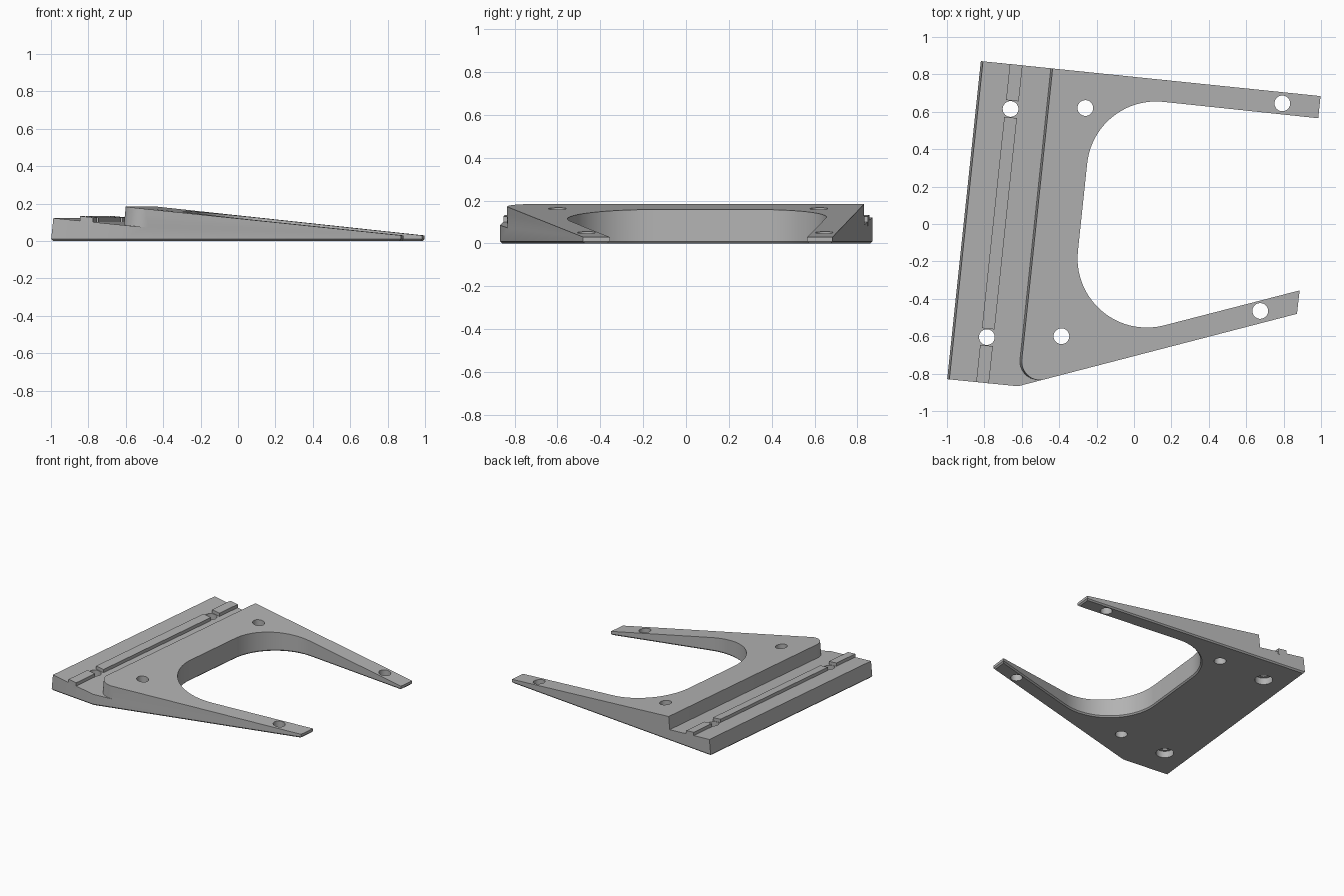
import bpy, bmesh, math
from mathutils import Vector, Matrix

if "Cube" in bpy.data.objects:
    bpy.data.objects.remove(bpy.data.objects["Cube"])

ROT = Matrix.Rotation(math.radians(-6.04), 4, 'Z')   # whole part is turned slightly
grey = bpy.data.materials.new("plain grey")
grey.diffuse_color = (0.45, 0.45, 0.45, 1)
grey.use_nodes = True
grey.node_tree.nodes["Principled BSDF"].inputs["Base Color"].default_value = grey.diffuse_color


def top_z(u):
    return 0.185 - 0.107 * (u + 0.53)


def floor_z(u):
    return 0.123 - 0.1 * (u + 0.9)


def fillet(prev, corner, nxt, r, n=20):
    """Points of an arc rounding a corner."""
    p, c, q = Vector(prev), Vector(corner), Vector(nxt)
    a, b = (p - c).normalized(), (q - c).normalized()
    half = a.angle(b) / 2
    centre = c + (a + b).normalized() * (r / math.sin(half))
    t = r / math.tan(half)
    s, e = c + a * t - centre, c + b * t - centre
    ang = math.pi - 2 * half
    pts = []
    for i in range(n + 1):
        k = i / n
        d = s * (math.sin((1 - k) * ang) / math.sin(ang)) + e * (math.sin(k * ang) / math.sin(ang))
        pts.append(tuple(centre + d))
    return pts


def prism(name, plan, low, high, shift=lambda u: 0, chamfer=0):
    """Extrude a plan between two height functions; shift leans the top."""
    bm = bmesh.new()
    bot = [bm.verts.new((u, v, low(u))) for u, v in plan]
    top = [bm.verts.new((u + shift(u), v, high(u + shift(u)))) for u, v in plan]
    n = len(plan)
    base = bm.faces.new(bot[::-1])
    bm.faces.new(top)
    for i in range(n):
        j = (i + 1) % n
        bm.faces.new((bot[i], bot[j], top[j], top[i]))
    bmesh.ops.recalc_face_normals(bm, faces=bm.faces[:])
    if chamfer:
        bmesh.ops.bevel(bm, geom=list(base.edges), offset=chamfer, segments=1,
                        affect='EDGES', clamp_overlap=True)
    return finish(name, bm)


def finish(name, bm):
    me = bpy.data.meshes.new(name)
    bm.to_mesh(me)
    bm.free()
    me.materials.append(grey)
    ob = bpy.data.objects.new(name, me)
    bpy.context.collection.objects.link(ob)
    ob.matrix_world = ROT
    return ob


def cylinder(name, x, y, r, z0, z1):
    bm = bmesh.new()
    loc = ROT.inverted() @ Vector((x, y, (z0 + z1) / 2))
    bmesh.ops.create_cone(bm, cap_ends=True, segments=40, radius1=r, radius2=r,
                          depth=z1 - z0, matrix=Matrix.Translation(loc))
    return finish(name, bm)


def cut(ob, cutter):
    cutter.hide_render = True
    bpy.context.view_layer.objects.active = ob
    m = ob.modifiers.new("cut", 'BOOLEAN')
    m.operation, m.solver, m.object = 'DIFFERENCE', 'EXACT', cutter
    bpy.ops.object.modifier_apply(modifier=m.name)
    bpy.data.objects.remove(cutter)


# sloped fork-shaped body with rounded inner corners
low_tip, high_tip = (0.918, -0.260), (0.92, 0.666)
c1, c2 = (-0.283, -0.709), (-0.283, 0.666)
plan = [(-0.907, -0.930), (-0.526, -0.928), (0.917, -0.386), low_tip]
plan += fillet(low_tip, c1, c2, 0.37) + fillet(c1, c2, high_tip, 0.37)
plan += [high_tip, (0.92, 0.785), (-0.907, 0.780)]
body = prism("fork_body", plan, lambda u: 0, top_z,
             shift=lambda u: 0.023 if u < -0.8 else 0, chamfer=0.01)

# lowered shelf along the wide side, with a rounded shoulder
corner, far = (-0.53, -0.928), (0.917, -0.386)
step = [(-1.3, 1.0), (-1.3, -1.3), (-0.392, -1.3)]
step += fillet(far, corner, (-0.53, 1.0), 0.1, 14) + [(-0.53, 1.0)]
cut(body, prism("shelf_cutter", step, floor_z, lambda u: floor_z(u) + 0.3,
                shift=lambda u: 0.03))

# screw holes; the two shelf holes are counterbored from below
shelf_holes = [(-0.66, 0.615), (-0.787, -0.605)]
holes = shelf_holes + [(-0.26, 0.62), (-0.388, -0.60), (0.793, 0.645), (0.675, -0.465)]
for x, y in holes:
    cut(body, cylinder("hole_cutter", x, y, 0.042, -0.1, 0.4))
for x, y in shelf_holes:
    cut(body, cylinder("counterbore_cutter", x, y, 0.062, -0.1, 0.05))

# locating rail in three pieces, interrupted at the shelf holes
rails = []
for i, (v0, v1) in enumerate([(-0.929, -0.729), (-0.639, 0.497), (0.587, 0.781)]):
    strip = [(-0.75, v0), (-0.682, v0), (-0.682, v1), (-0.75, v1)]
    rails.append(prism(f"rail_{i + 1}", strip, lambda u: floor_z(u) - 0.02,
                       lambda u: floor_z(u) + 0.025))
for rail in rails:
    for x, y in shelf_holes:
        cut(rail, cylinder("rail_hole_cutter", x, y, 0.042, -0.1, 0.4))

for ob in [body] + rails:
    bpy.ops.object.select_all(action='DESELECT')
    ob.select_set(True)
    bpy.context.view_layer.objects.active = ob
    bpy.ops.object.shade_smooth_by_angle(angle=math.radians(25))
